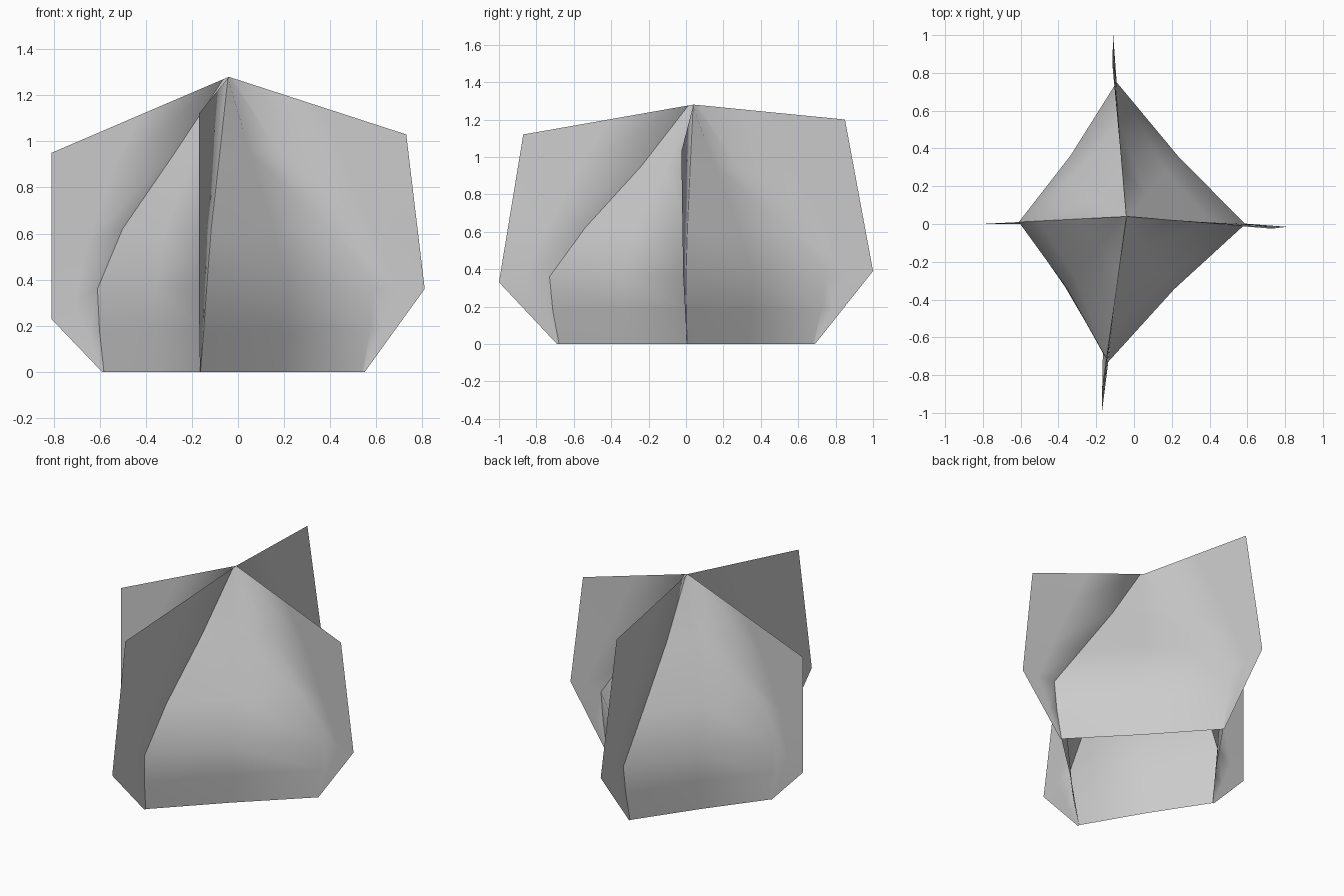
import bpy
from mathutils import Vector

if "Cube" in bpy.data.objects:
    bpy.data.objects.remove(bpy.data.objects["Cube"])

# one pale grey for every sheet
grey = bpy.data.materials.new("pale grey")
grey.diffuse_color = (0.6, 0.6, 0.6, 1)
grey.use_nodes = True
grey.node_tree.nodes["Principled BSDF"].inputs["Base Color"].default_value = grey.diffuse_color

apex = Vector((-0.04, 0.04, 1.28))
# fin outlines, counter-clockwise from above: top corner, widest corner, foot
fins = {
    "front": [(-0.17, -0.87, 1.12), (-0.17, -1.0, 0.33), (-0.165, -0.69, 0)],
    "right": [(0.73, -0.025, 1.03), (0.81, -0.015, 0.36), (0.55, 0.005, 0)],
    "back": [(-0.115, 0.85, 1.20), (-0.11, 1.0, 0.39), (-0.09, 0.69, 0)],
    "left": [(-0.81, 0.0, 0.95), (-0.81, 0.0, 0.23), (-0.59, 0.0, 0)],
}
# small width correction of the shoulder of the body at each fin
shoulder = {"front": 1.03, "right": 0.96, "back": 0.98, "left": 1.05}
# rows up the petal: (position on fin's outer edge, root fraction, body bulge, height of body ring)
rows = [(0.0, 0.985, 0.98, 0.0), (0.5, 0.85, 0.95, 0.18), (1.0, 0.74, 0.95, 0.36),
        (1.4, 0.57, 1.03, 0.62), (1.8, 0.29, 1.03, 0.95)]
RIDGE = 0.03  # where the body meets the ridge of each fin


def edge_point(fin, t):
    top, wide, foot = (Vector(p) for p in fins[fin])
    return foot.lerp(wide, t) if t <= 1 else wide.lerp(top, t - 1)


def root_point(fin, t, frac, z):
    k = shoulder[fin] if t > 1 else 1
    p = apex.lerp(edge_point(fin, t), frac * k)
    return Vector((p.x, p.y, z))


def petal(own, other):
    """Sheet from the outer edge of its own fin, round the body, to the next fin's root."""
    grid = []
    for t, frac, bulge, z in rows:
        a, b = root_point(own, t, frac, z), root_point(other, t, frac, z)
        mid = (a + b) / 2
        mid = Vector((apex.x + (mid.x - apex.x) * bulge, apex.y + (mid.y - apex.y) * bulge, z))
        edge = edge_point(own, t)
        grid.append([edge, (edge + a) / 2, a, mid, b])
    # top row runs along the ridge to the apex
    corner = edge_point(own, 2)
    grid.append([corner, apex.lerp(corner, 0.5), apex.lerp(corner, RIDGE), apex,
                 apex.lerp(edge_point(other, 2), RIDGE)])
    n = 5
    verts = [p for row in grid for p in row]
    faces = [(r * n + c, (r + 1) * n + c, (r + 1) * n + c + 1, r * n + c + 1)
             for r in range(len(grid) - 1) for c in range(n - 1)]
    mesh = bpy.data.meshes.new(own + "_petal")
    mesh.from_pydata(verts, [], faces)
    mesh.materials.append(grey)
    mesh.shade_smooth()
    mesh.update()
    bpy.context.collection.objects.link(bpy.data.objects.new(own + "_petal", mesh))


# four petals in a pinwheel
order = ["front", "right", "back", "left"]
for i, name in enumerate(order):
    petal(name, order[i - 1])
